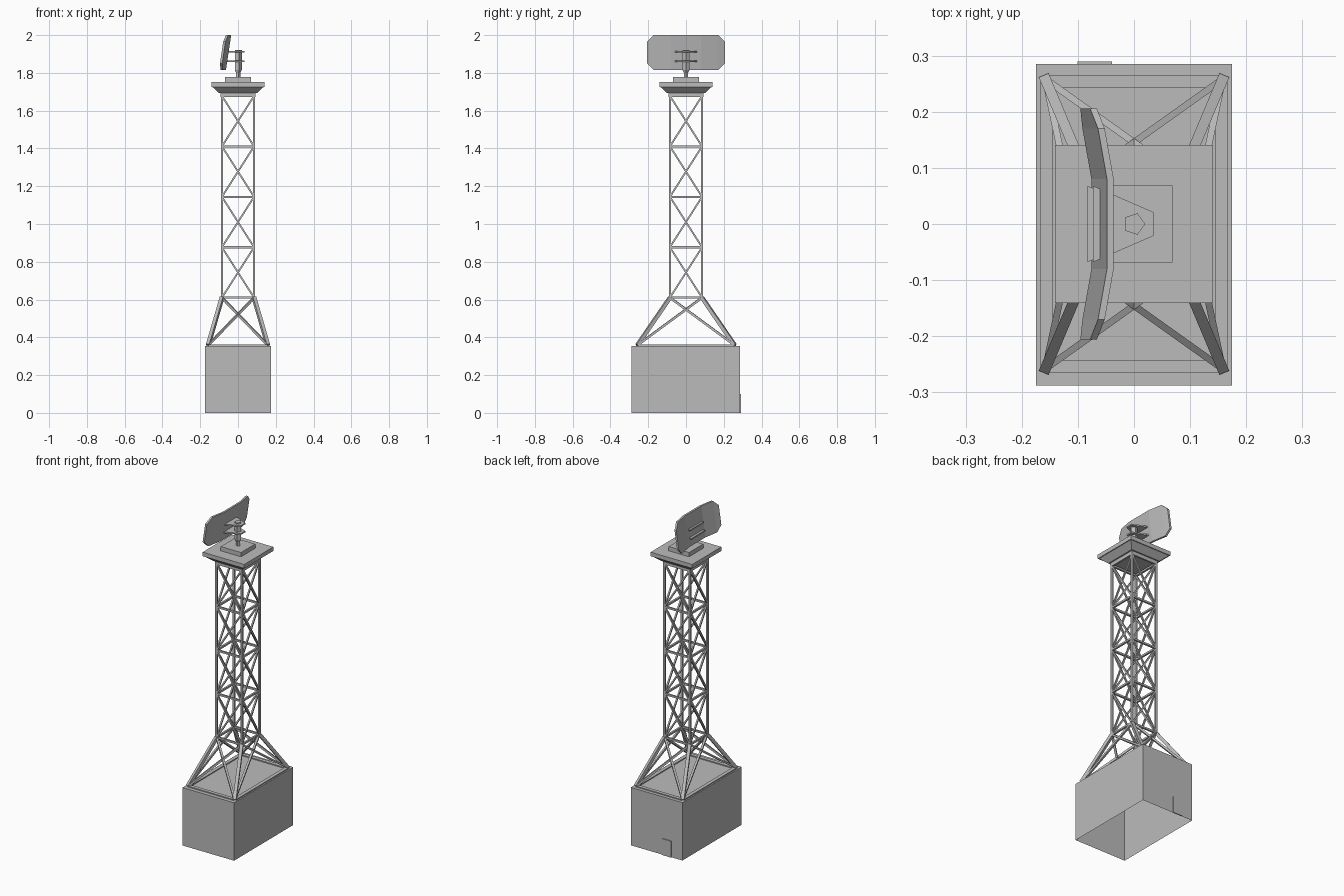
import bpy
import bmesh
from math import cos, sin, pi
from mathutils import Vector

cube = bpy.data.objects.get("Cube")
if cube:
    bpy.data.objects.remove(cube, do_unlink=True)

grey = bpy.data.materials.new("plain grey")
grey.use_nodes = True
COLOR = (0.5, 0.5, 0.5, 1)
grey.diffuse_color = COLOR
grey.node_tree.nodes["Principled BSDF"].inputs["Base Color"].default_value = COLOR


def finish(name, bm):
    bmesh.ops.recalc_face_normals(bm, faces=bm.faces)
    mesh = bpy.data.meshes.new(name)
    bm.to_mesh(mesh)
    bm.free()
    mesh.materials.append(grey)
    obj = bpy.data.objects.new(name, mesh)
    bpy.context.collection.objects.link(obj)
    return obj


def loft(bm, rings, cap_start=True, cap_end=True):
    """Skin a list of closed rings of points."""
    loops = [[bm.verts.new(p) for p in ring] for ring in rings]
    n = len(loops[0])
    for a, b in zip(loops, loops[1:]):
        for i in range(n):
            j = (i + 1) % n
            bm.faces.new((a[i], a[j], b[j], b[i]))
    if cap_start:
        bm.faces.new(loops[0][::-1])
    if cap_end:
        bm.faces.new(loops[-1])


def rect(hx, hy, z, cx=0, cy=0):
    return [(cx + sx * hx, cy + sy * hy, z)
            for sx, sy in ((-1, -1), (1, -1), (1, 1), (-1, 1))]


def bar(bm, a, b, width, depth=None):
    """Rectangular bar from a to b."""
    a, b = Vector(a), Vector(b)
    d = (b - a).normalized()
    up = Vector((0, 0, 1)) if abs(d.z) < 0.95 else Vector((0, 1, 0))
    side = d.cross(up).normalized() * width / 2
    top = side.cross(d).normalized() * (depth or width) / 2
    loft(bm, [[p - side - top, p + side - top, p + side + top, p - side + top]
              for p in (a, b)])


def block(name, levels, **caps):
    bm = bmesh.new()
    loft(bm, [rect(*lv) for lv in levels], **caps)
    return finish(name, bm)


# Base building, open underneath, with a door plate at the back
block("base_building", [(0.175, 0.2865, 0, 0, -0.0015), (0.175, 0.2865, 0.355, 0, -0.0015)],
      cap_start=False)
block("back_door", [(0.031, 0.003, 0, -0.07, 0.287), (0.031, 0.003, 0.1, -0.07, 0.287)])

# Lattice tower: corner levels from the splayed foot to the top
levels = [rect(0.158, 0.258, 0.358)]
levels += [rect(0.085, 0.085, 0.61 + 0.267 * i) for i in range(5)]
legs, rings, braces = bmesh.new(), bmesh.new(), bmesh.new()
for k, (low, high) in enumerate(zip(levels, levels[1:])):
    leg_w = 0.019 if k == 0 else 0.012
    brace_w = 0.012 if k == 0 else 0.009
    for i in range(4):
        j = (i + 1) % 4
        bar(legs, low[i], high[i], leg_w)
        bar(rings, high[i], high[j], 0.011)
        bar(braces, low[i], high[j], brace_w)
        bar(braces, low[j], high[i], brace_w)
finish("tower_legs", legs)
finish("tower_rings", rings)
finish("tower_cross_braces", braces)

# Flat frame under the tower feet
frame = bmesh.new()
foot = rect(0.156, 0.254, 0.357)
for i in range(4):
    bar(frame, foot[i], foot[(i + 1) % 4], 0.022, 0.008)
finish("foot_frame", frame)

# Platform with collar, flared underside and raised plinth
block("platform_collar", [(0.092, 0.092, 1.672), (0.092, 0.092, 1.694)], cap_start=False)
block("platform", [(0.1, 0.1, 1.693), (0.136, 0.136, 1.726),
                   (0.141, 0.141, 1.726), (0.141, 0.141, 1.751)])
block("plinth", [(0.069, 0.069, 1.751), (0.069, 0.069, 1.777)])

# Five-sided turning mast
mast = bmesh.new()
loft(mast, [[(r * cos(i * 2 * pi / 5), r * sin(i * 2 * pi / 5), z) for i in range(5)]
            for r, z in ((0.012, 1.777), (0.012, 1.8), (0.02, 1.815), (0.02, 1.922))])
finish("mast", mast)

# Two wedge plates that carry the dish
for name, z, back in (("lower_bracket", 1.862, -0.083), ("upper_bracket", 1.911, -0.073)):
    bm = bmesh.new()
    loft(bm, [[(0.035, -0.021, h), (0.035, 0.021, h), (back, 0.068, h), (back, -0.068, h)]
              for h in (z - 0.004, z + 0.004)])
    finish(name, bm)

# Tilted, curved dish with clipped corners
stations = [(0.08, 0, 0.0925), (0.17, 0.016, 0.0925), (0.206, 0.025, 0.058)]
stations = [(-y, s, h) for y, s, h in reversed(stations)] + stations
dish = bmesh.new()
dish_rings = []
for y, shift, half in stations:
    lo, hi = -half, half
    dish_rings.append([(x - shift + 0.15 * dz, y, 1.9075 + dz)
                       for x, dz in ((-0.062, lo), (-0.05, lo), (-0.05, hi), (-0.062, hi))])
loft(dish, dish_rings)
finish("dish", dish)
